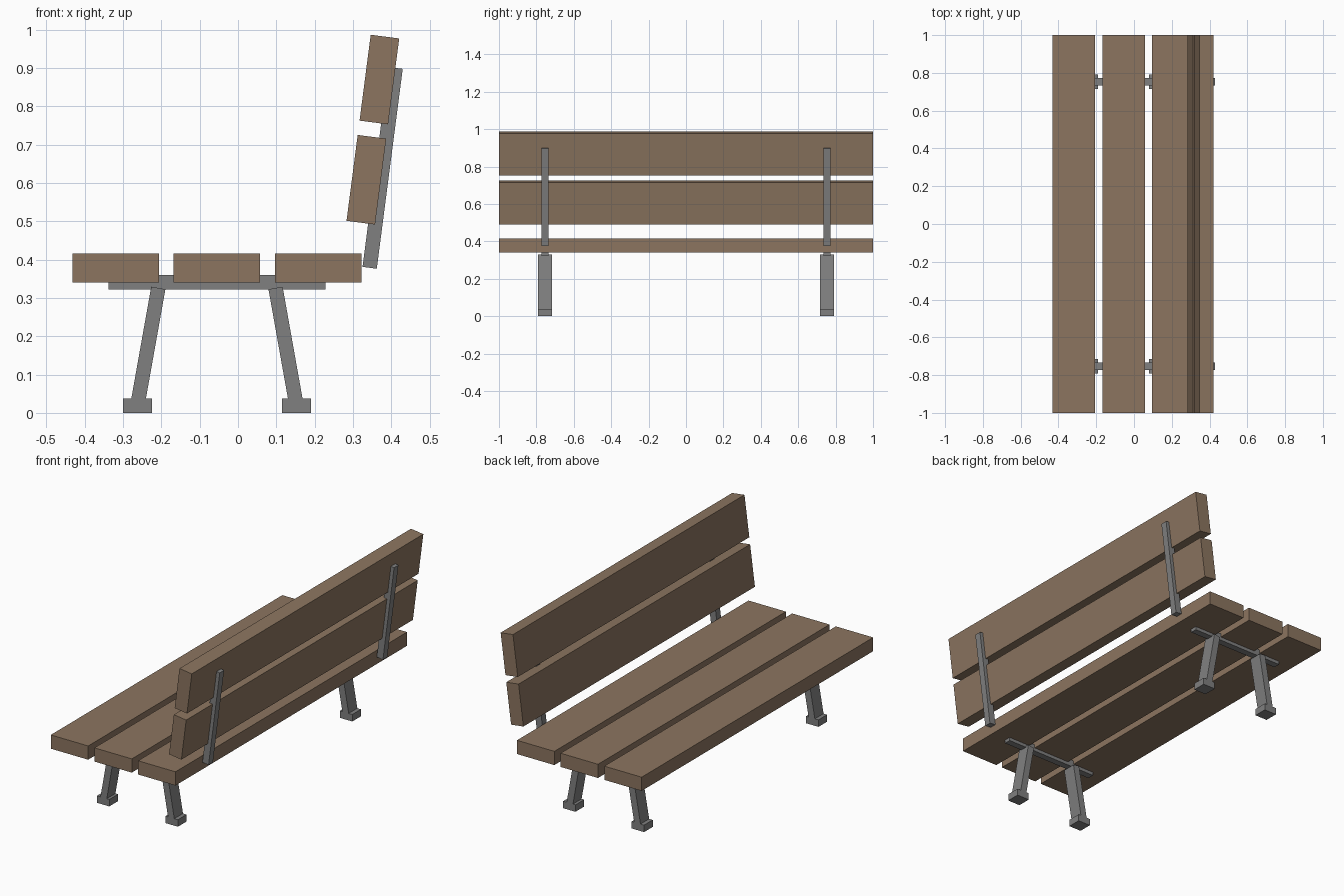
import bpy
import math
from mathutils import Matrix, Vector

if "Cube" in bpy.data.objects:
    bpy.data.objects.remove(bpy.data.objects["Cube"])


def material(name, color):
    m = bpy.data.materials.new(name)
    m.diffuse_color = (*color, 1)
    m.use_nodes = True
    m.node_tree.nodes["Principled BSDF"].inputs["Base Color"].default_value = m.diffuse_color
    return m


WOOD = material("brown wood", (0.262, 0.178, 0.117))
METAL = material("grey metal", (0.216, 0.216, 0.216))


def box(name, center, size, mat, lean=0.0):
    """Box of the given size, leaned about the y axis by degrees."""
    bpy.ops.mesh.primitive_cube_add(size=1)
    ob = bpy.context.object
    ob.name = name
    ob.data.transform(Matrix.Translation(Vector(center))
                      @ Matrix.Rotation(math.radians(lean), 4, 'Y')
                      @ Matrix.Diagonal((*size, 1)))
    ob.data.materials.append(mat)
    return ob


# Seat slats
for i, x in enumerate((-0.319, -0.055, 0.209)):
    box(f"seat_slat_{i + 1}", (x, 0, 0.378), (0.226, 2, 0.075), WOOD)

# Backrest slats
LEAN = 7.4
box("back_slat_lower", (0.335, 0, 0.6085), (0.075, 2, 0.226), WOOD, LEAN)
box("back_slat_upper", (0.369, 0, 0.870), (0.075, 2, 0.226), WOOD, LEAN)

# Metal frames at both ends
MID = -0.055
for end, y in (("near", -0.753), ("far", 0.753)):
    box(f"back_post_{end}", (0.3775, y, 0.6395), (0.0375, 0.0375, 0.526), METAL, LEAN)
    box(f"seat_bar_{end}", (MID, y, 0.341), (0.566, 0.0375, 0.038), METAL)
    for part, s in (("front", -1), ("rear", 1)):
        # Splayed leg running into a block foot
        top = Vector((MID + s * 0.153, y, 0.326))
        low = Vector((MID + s * 0.2075, y, 0.020))
        d = top - low
        box(f"{part}_leg_{end}", (top + low) / 2, (0.0375, 0.075, d.length),
            METAL, math.degrees(math.atan2(d.x, d.z)))
        box(f"{part}_foot_{end}", (MID + s * 0.2075, y, 0.019),
            (0.075, 0.075, 0.038), METAL)
